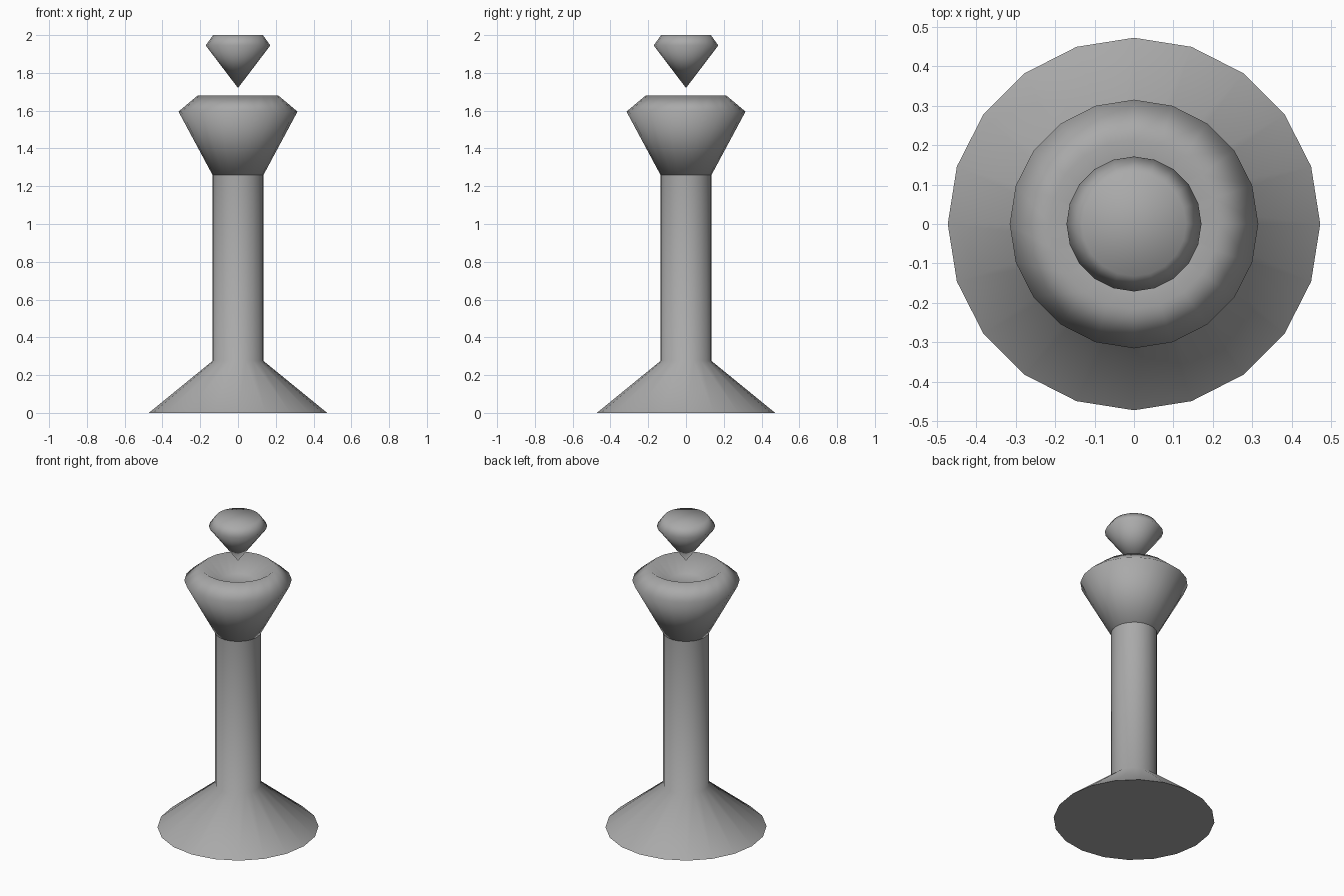
import bpy, bmesh, math

SIDES = 20

old = bpy.data.objects.get("Cube")
if old:
    bpy.data.objects.remove(old, do_unlink=True)

# Single plain stone colour
stone = bpy.data.materials.new("stone grey")
stone.use_nodes = True
stone.diffuse_color = (0.4, 0.4, 0.4, 1)
stone.node_tree.nodes["Principled BSDF"].inputs["Base Color"].default_value = (0.4, 0.4, 0.4, 1)


def lathe(name, profile, smooth_angle):
    """Turn an (r, z) profile, listed bottom to top, around the z axis."""
    bm = bmesh.new()
    rings = []
    for r, z in profile:
        count = SIDES if r > 0 else 1
        rings.append([bm.verts.new((r * math.cos(math.tau * i / SIDES),
                                    r * math.sin(math.tau * i / SIDES), z))
                      for i in range(count)])
    for low, high in zip(rings, rings[1:]):
        for i in range(SIDES):
            j = (i + 1) % SIDES
            corners = [low[i % len(low)], low[j % len(low)],
                       high[j % len(high)], high[i % len(high)]]
            bm.faces.new(list(dict.fromkeys(corners)))
    # Close open ends with flat caps
    if len(rings[0]) > 1:
        bm.faces.new(rings[0][::-1])
    if len(rings[-1]) > 1:
        bm.faces.new(rings[-1])
    bmesh.ops.recalc_face_normals(bm, faces=bm.faces)
    mesh = bpy.data.meshes.new(name)
    bm.to_mesh(mesh)
    bm.free()
    mesh.materials.append(stone)
    obj = bpy.data.objects.new(name, mesh)
    bpy.context.collection.objects.link(obj)
    bpy.ops.object.select_all(action="DESELECT")
    obj.select_set(True)
    bpy.context.view_layer.objects.active = obj
    bpy.ops.object.shade_smooth_by_angle(angle=math.radians(smooth_angle))
    return obj


# Flared foot running into a straight column
lathe("base_and_column", [(0.472, 0), (0.135, 0.275), (0.135, 1.26)], 60)

# Flaring cup with a bevelled lip and a sunken bowl
lathe("cup", [(0.135, 1.26), (0.315, 1.595), (0.214, 1.68), (0.1, 1.59)], 100)

# Cut gem floating above the cup
lathe("floating_gem", [(0, 1.72), (0.171, 1.945), (0.132, 2.0)], 100)
